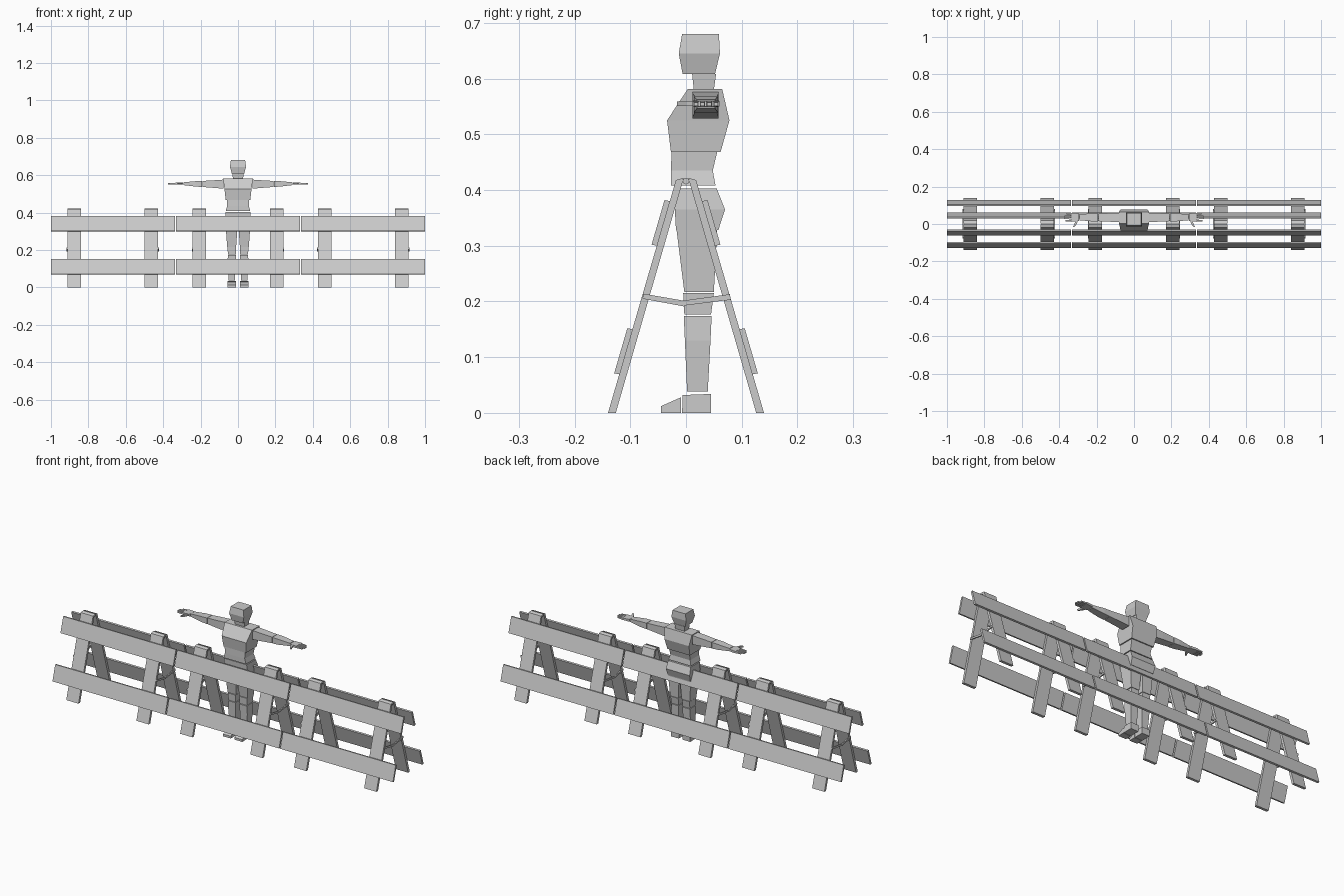
import bpy, bmesh

grey = bpy.data.materials.new("plain grey")
grey.diffuse_color = (0.6, 0.6, 0.6, 1)


def finish(name, bm):
    bmesh.ops.recalc_face_normals(bm, faces=bm.faces)
    me = bpy.data.meshes.new(name)
    bm.to_mesh(me)
    bm.free()
    me.materials.append(grey)
    ob = bpy.data.objects.new(name, me)
    bpy.context.collection.objects.link(ob)
    return ob


def loft(name, rings):
    """Closed skin through a list of equal-length point rings."""
    bm = bmesh.new()
    rows = [[bm.verts.new(p) for p in r] for r in rings]
    n = len(rows[0])
    for a, b in zip(rows, rows[1:]):
        for i in range(n):
            j = (i + 1) % n
            bm.faces.new((a[i], a[j], b[j], b[i]))
    bm.faces.new(rows[0])
    bm.faces.new(rows[-1])
    return finish(name, bm)


def prism(name, yz, x0, x1):
    """Side profile extruded across x."""
    return loft(name, [[(x, y, z) for y, z in yz] for x in (x0, x1)])


def stack(name, levels):
    """Box sections rising in z: (z, x0, x1, y0, y1)."""
    return loft(name, [[(a, c, z), (b, c, z), (b, d, z), (a, d, z)]
                       for z, a, b, c, d in levels])


def reach(name, s, levels):
    """Box sections running out along x: (x, y0, y1, z0, z1)."""
    return loft(name, [[(s * x, a, c), (s * x, b, c), (s * x, b, d), (s * x, a, d)]
                       for x, a, b, c, d in levels])


# A-frame barricades
def leg_y(z):
    """Outer face of the leaning leg on the front side."""
    return -0.14 + 0.122 * z / 0.42


for cx in (-0.669, 0, 0.669):
    for s in (-1, 1):
        flip = lambda pts: [(-s * y, z) for y, z in pts]
        # planks
        for part, z0, z1 in (("upper", 0.302, 0.382), ("lower", 0.071, 0.152)):
            pts = [(leg_y(z0) + 0.0005, z0 - 0.002), (leg_y(z1) + 0.0005, z1 - 0.002),
                   (leg_y(z1) - 0.0095, z1), (leg_y(z0) - 0.0095, z0)]
            prism(part + "_plank", flip(pts), cx - 0.331, cx + 0.331)
        for k in (-1, 1):
            x = cx + k * 0.206
            # legs
            prism("barrier_leg", flip([(-0.14, 0), (-0.126, 0), (-0.004, 0.422),
                                       (-0.018, 0.418)]), x - 0.036, x + 0.036)
            # folding brace halves
            e = x + k * 0.036
            if s < 0:
                arm = [(0.08, 0.203), (0.079, 0.213), (-0.009, 0.201), (-0.009, 0.192)]
            else:
                arm = [(-0.078, 0.205), (-0.077, 0.214), (-0.002, 0.201), (-0.003, 0.191)]
            prism("folding_brace", arm, e - k * 0.001, e + k * 0.005)
    # hinge pins
    for k in (-1, 1):
        x = cx + k * 0.206
        r = 0.006
        octagon = [(r, 0.416), (r * .7, 0.42), (0, 0.422), (-r * .7, 0.42),
                   (-r, 0.416), (-r * .7, 0.412), (0, 0.41), (r * .7, 0.412)]
        prism("hinge_pin", octagon, x - 0.035, x + 0.035)

# figure: head, neck and trunk
stack("head", [(0.608, -.033, .033, -.006, .052), (0.645, -.043, .043, -.013, .061),
               (0.68, -.038, .038, -.007, .059)])
stack("neck", [(0.580, -.027, .027, .014, .050), (0.608, -.030, .030, .011, .054)])
stack("chest", [(0.468, -.066, .066, -.027, .062), (0.525, -.072, .072, -.034, .078),
                (0.581, -.080, .080, .003, .065)])
stack("waist", [(0.408, -.066, .066, -.027, .053), (0.435, -.058, .058, -.027, .048),
                (0.468, -.060, .060, -.026, .056)])
stack("hips", [(0.328, -.066, .066, -.018, .058), (0.365, -.070, .070, -.020, .070),
               (0.403, -.066, .066, -.022, .055)])

for s in (-1, 1):
    # legs and feet
    def limb(name, levels):
        stack(name, [(z, s * a, s * b, c, d) for z, a, b, c, d in levels])
    limb("thigh", [(0.217, .010, .058, -.003, .050), (0.329, .002, .066, -.017, .056)])
    limb("knee", [(0.177, .012, .054, -.003, .045), (0.215, .011, .056, -.005, .050)])
    limb("shin", [(0.038, .016, .050, .002, .039), (0.130, .012, .056, -.002, .044),
                  (0.174, .012, .054, -.004, .046)])
    prism("heel", [(-.007, 0), (.045, 0), (.045, .034), (-.006, .032)], s * .011, s * .056)
    prism("toe", [(-.045, 0), (-.009, 0), (-.009, .028), (-.045, .012)], s * .011, s * .056)
    # arms
    reach("upper_arm", s, [(.078, .012, .058, .528, .576), (.125, .012, .058, .532, .573),
                           (.190, .015, .056, .537, .569)])
    reach("forearm", s, [(.192, .014, .057, .537, .569), (.225, .014, .057, .539, .568),
                         (.292, .020, .052, .547, .562)])
    # hands
    reach("palm", s, [(.294, .016, .056, .549, .561), (.333, .012, .060, .550, .560)])
    for i, tip in enumerate((.366, .374, .372, .362)):
        y = .013 + i * .012
        reach("finger", s, [(.332, y, y + .0095, .550, .559), (tip, y + .001, y + .0085, .551, .557)])
    loft("thumb", [[(s * (x - w), y, .551), (s * (x + w), y, .551),
                    (s * (x + w), y, .559), (s * (x - w), y, .559)]
                   for x, y, w in ((.306, .020, .007), (.312, .000, .006), (.322, -.016, .004))])
